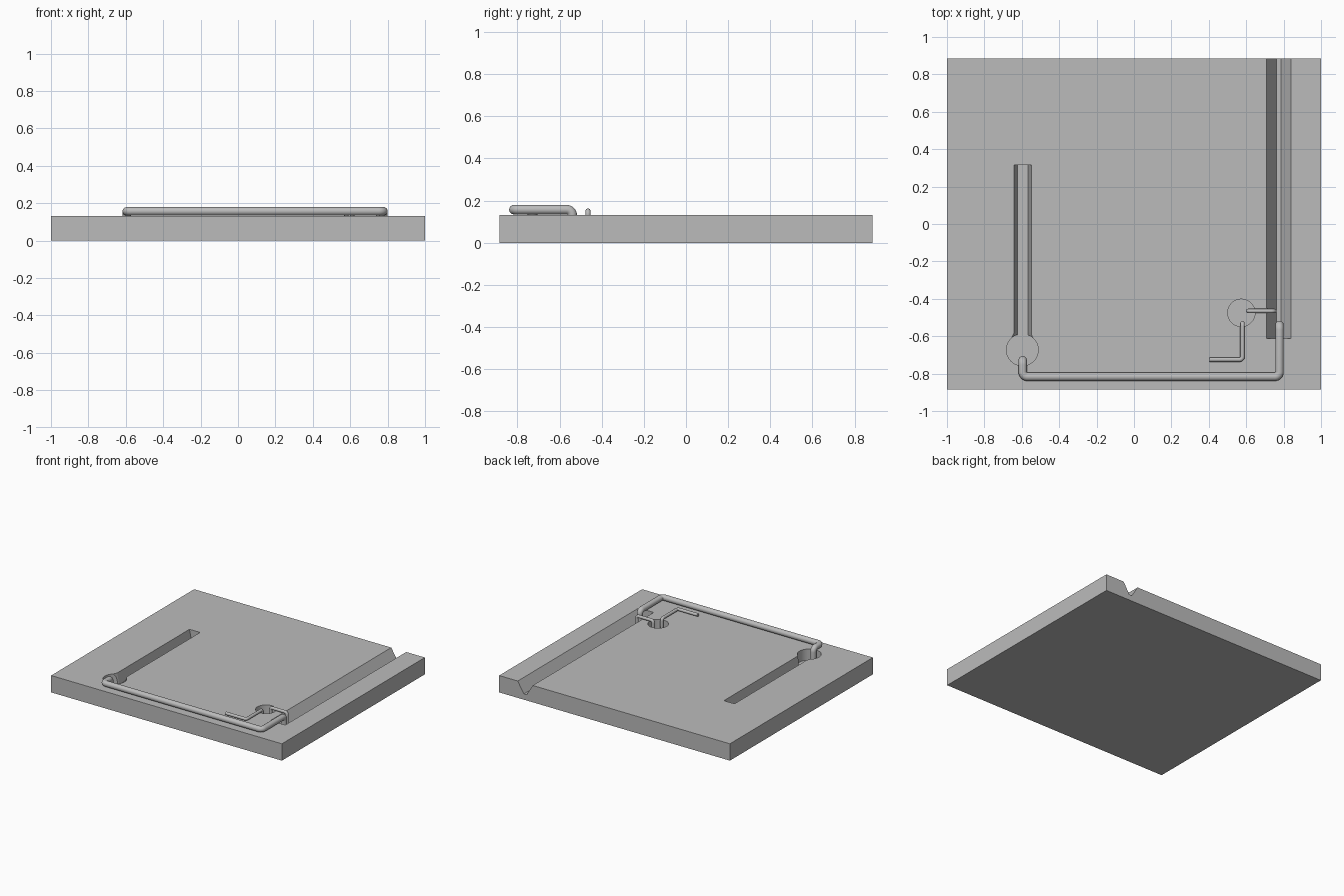
import bpy, bmesh, math
from mathutils import Vector

if "Cube" in bpy.data.objects:
    bpy.data.objects.remove(bpy.data.objects["Cube"])

TOP = 0.132      # plate thickness
FLOOR = 0.045    # bottom level of all cuts

grey = bpy.data.materials.new("plain_grey")
grey.diffuse_color = (0.5, 0.5, 0.5, 1)
grey.use_nodes = True
grey.node_tree.nodes["Principled BSDF"].inputs["Base Color"].default_value = grey.diffuse_color


def add_mesh(name, bm):
    bmesh.ops.recalc_face_normals(bm, faces=bm.faces)
    me = bpy.data.meshes.new(name)
    bm.to_mesh(me)
    bm.free()
    ob = bpy.data.objects.new(name, me)
    me.materials.append(grey)
    bpy.context.collection.objects.link(ob)
    return ob


def channel(name, xc, sections):
    """Loft a trapezoid channel along y; sections = (y, half width top, half width floor)."""
    bm = bmesh.new()
    loops = []
    for y, wt, wb in sections:
        over = (wt - wb) / (TOP - FLOOR) * 0.02
        pts = [(-wb, FLOOR), (wb, FLOOR), (wt + over, TOP + 0.02), (-wt - over, TOP + 0.02)]
        loops.append([bm.verts.new((xc + x, y, z)) for x, z in pts])
    for a, b in zip(loops, loops[1:]):
        for i in range(4):
            j = (i + 1) % 4
            bm.faces.new((a[i], a[j], b[j], b[i]))
    bm.faces.new(loops[0])
    bm.faces.new(loops[-1])
    return add_mesh(name, bm)


def well(name, x, y, r):
    bm = bmesh.new()
    bmesh.ops.create_cone(bm, cap_ends=True, segments=64, radius1=r, radius2=r, depth=0.2)
    bmesh.ops.translate(bm, verts=bm.verts, vec=(x, y, FLOOR + 0.1))
    return add_mesh(name, bm)


def wire(name, pts, r, bend):
    """Round wire through the points with filleted corners."""
    pts = [Vector(p) for p in pts]
    path = [pts[0]]
    for a, p, b in zip(pts, pts[1:], pts[2:]):
        u, v = (a - p).normalized(), (b - p).normalized()
        centre = p + (u + v) * bend
        for k in range(9):
            t = math.pi / 2 * k / 8
            path.append(centre - v * bend * math.cos(t) - u * bend * math.sin(t))
    path.append(pts[-1])
    cu = bpy.data.curves.new(name, 'CURVE')
    cu.dimensions = '3D'
    cu.bevel_depth = r
    cu.bevel_resolution = 6
    cu.use_fill_caps = True
    sp = cu.splines.new('POLY')
    sp.points.add(len(path) - 1)
    for q, p in zip(sp.points, path):
        q.co = (*p, 1)
    cu.materials.append(grey)
    ob = bpy.data.objects.new(name, cu)
    bpy.context.collection.objects.link(ob)
    bpy.ops.object.select_all(action='DESELECT')
    ob.select_set(True)
    bpy.context.view_layer.objects.active = ob
    bpy.ops.object.convert(target='MESH')
    bpy.ops.object.shade_smooth_by_angle(angle=math.radians(40))


# Base plate
bm = bmesh.new()
bmesh.ops.create_cube(bm, size=1)
for v in bm.verts:
    v.co = (v.co.x * 2, v.co.y * 1.77, (v.co.z + 0.5) * TOP)
plate = add_mesh("base_plate", bm)

# Cuts: open V groove, closed slot with flared mouth, two round wells
cutters = [
    channel("groove_cutter", 0.774, [(-0.613, 0.065, 0.012), (0.95, 0.065, 0.012)]),
    channel("slot_cutter", -0.595, [(-0.63, 0.064, 0.029), (-0.58, 0.046, 0.029),
                                    (0.315, 0.046, 0.029)]),
    well("large_well_cutter", -0.597, -0.673, 0.085),
    well("small_well_cutter", 0.574, -0.475, 0.073),
]
bpy.context.view_layer.objects.active = plate
for c in cutters:
    mod = plate.modifiers.new(c.name, 'BOOLEAN')
    mod.operation = 'DIFFERENCE'
    mod.solver = 'EXACT'
    mod.object = c
    bpy.ops.object.modifier_apply(modifier=mod.name)
for c in cutters:
    bpy.data.objects.remove(c)

# Long pipe linking the large well to the groove
z = 0.157
wire("connecting_pipe", [(-0.595, -0.728, 0.05), (-0.595, -0.728, z), (-0.595, -0.817, z),
                         (0.778, -0.817, z), (0.778, -0.54, z), (0.778, -0.54, 0.05)], 0.0225, 0.026)

# Thin wires of the small well
z = 0.151
wire("short_lead", [(0.61, -0.465, 0.05), (0.61, -0.465, z), (0.75, -0.465, z),
                    (0.75, -0.465, 0.06)], 0.012, 0.016)
wire("bent_lead", [(0.58, -0.53, 0.05), (0.58, -0.53, z), (0.58, -0.725, z),
                   (0.403, -0.725, z)], 0.012, 0.016)
